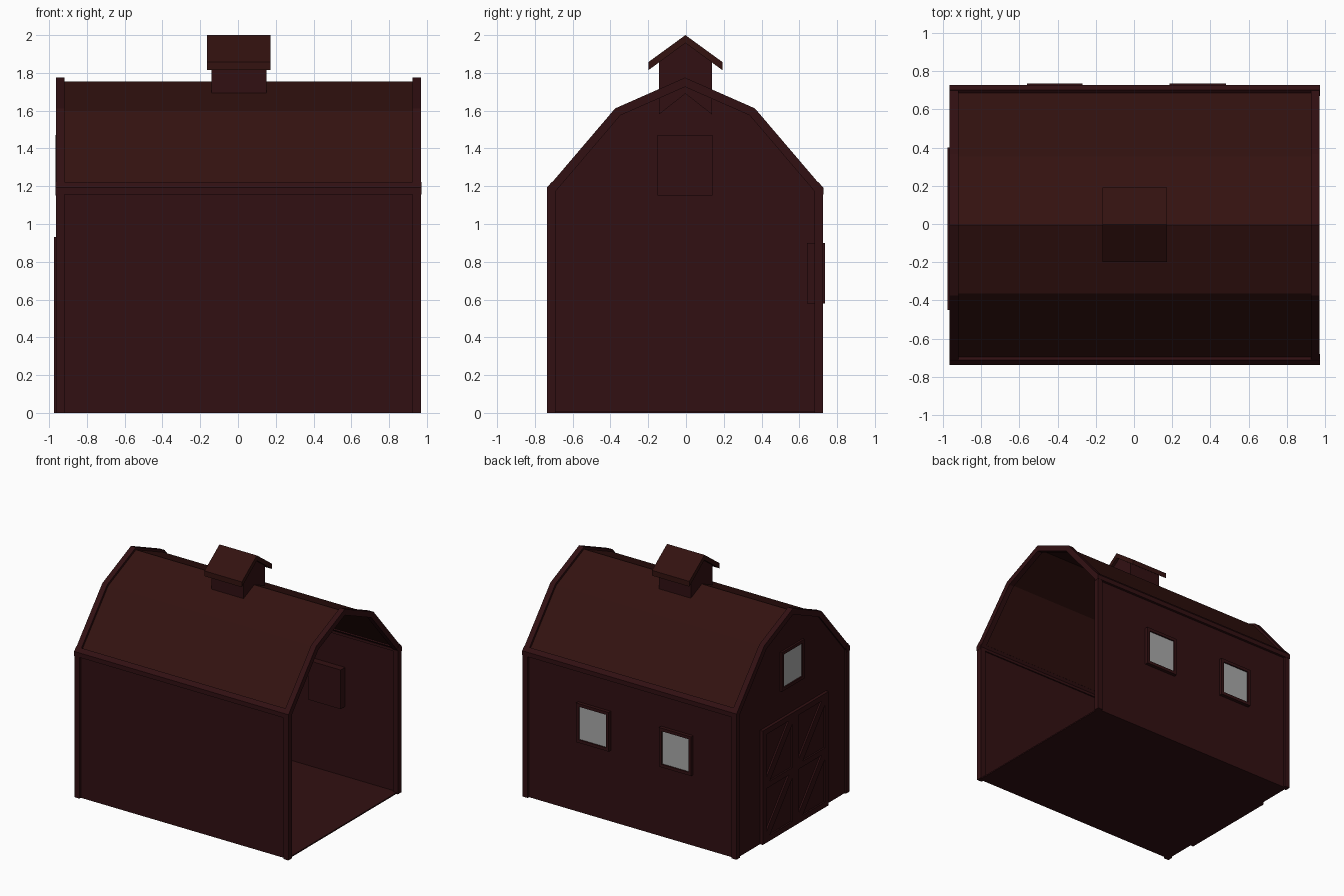
import bpy, bmesh
from mathutils import Vector

cube = bpy.data.objects.get("Cube")
if cube:
    bpy.data.objects.remove(cube, do_unlink=True)

CX, CY = 0.003, -0.005      # centre of the barn body


def material(name, rgb):
    m = bpy.data.materials.new(name)
    m.use_nodes = True
    col = (*rgb, 1)
    m.diffuse_color = col
    m.node_tree.nodes["Principled BSDF"].inputs["Base Color"].default_value = col
    return m


RED = material("dark barn red", (0.031, 0.005, 0.006))
ROOF = material("dark roof red", (0.033, 0.006, 0.005))
GLASS = material("pale grey glass", (0.4, 0.4, 0.4))


def prism(name, pts, x0, x1, mat):
    """Extrude a closed (y, z) outline along x."""
    bm = bmesh.new()
    face = bm.faces.new([bm.verts.new((x0, y, z)) for y, z in pts])
    ext = bmesh.ops.extrude_face_region(bm, geom=[face])
    verts = [g for g in ext["geom"] if isinstance(g, bmesh.types.BMVert)]
    bmesh.ops.translate(bm, verts=verts, vec=(x1 - x0, 0, 0))
    bmesh.ops.recalc_face_normals(bm, faces=bm.faces)
    me = bpy.data.meshes.new(name)
    bm.to_mesh(me)
    bm.free()
    me.materials.append(mat)
    ob = bpy.data.objects.new(name, me)
    bpy.context.collection.objects.link(ob)
    return ob


def box(name, x, y, z, mat):
    (y0, y1), (z0, z1) = y, z
    return prism(name, [(y0, z0), (y1, z0), (y1, z1), (y0, z1)], *x, mat)


def offset(path, d):
    """Move an open path sideways to its right by d with mitred corners."""
    pts = [Vector(p) for p in path]
    dirs = [(b - a).normalized() for a, b in zip(pts, pts[1:])]
    norms = [Vector((t.y, -t.x)) for t in dirs]
    out = []
    for i, p in enumerate(pts):
        a, b = norms[max(i - 1, 0)], norms[min(i, len(norms) - 1)]
        out.append(tuple(p + (a + b) * (d / (1 + a.dot(b)))))
    return out


def band(name, path, d0, d1, x0, x1, mat):
    return prism(name, offset(path, d0) + offset(path, d1)[::-1], x0, x1, mat)


# gambrel outline, going over the roof from -y to +y
half = [(-0.73, 0), (-0.73, 1.19), (-0.37, 1.612)]
outline = half + [(0, 1.775)] + [(-y, z) for y, z in half[::-1]]
outline = [(y + CY, z) for y, z in outline]

# walls and roof, recessed behind the trim; the +x end stays open
sheet = offset(outline, 0.018)
XL, XR = CX - 0.953, CX + 0.953
band("left_and_right_walls_front", sheet[:2], 0, 0.01, XL, XR, RED)
band("walls_back", sheet[-2:], 0, 0.01, XL, XR, RED)
band("roof", sheet[1:-1], 0, 0.01, XL, XR, ROOF)
prism("gable_wall", sheet, XL, XL + 0.01, RED)
box("floor", (XL, XR), (CY - 0.712, CY + 0.712), (0, 0.01), RED)

# square trim around both ends
for side, x in (("left", CX + 0.922), ("right", CX - 0.967)):
    band(side + "_end_trim", outline, 0, 0.045, x, x + 0.045, RED)

# bent trim along both eaves
for side, s in (("front", -1), ("back", 1)):
    path = [(CY + s * y, z) for y, z in ((0.732, 1.155), (0.732, 1.192), (0.706, 1.222))]
    band(side + "_eave_trim", path, 0, -s * 0.04, CX - 0.969, CX + 0.969, RED)


def window(name, u, z, depth, along_x):
    """Window box: u is its range along the wall, depth runs from inside to outside."""
    inner, outer = depth
    s = 1 if outer > inner else -1
    rim = 0.025

    def part(label, ur, zr, d0, d1, mat):
        d = (min(d0, d1), max(d0, d1))
        if along_x:
            box(name + label, ur, d, zr, mat)
        else:
            box(name + label, d, ur, zr, mat)

    (u0, u1), (z0, z1) = u, z
    seat = outer - s * 0.02
    part("_casing", u, z, inner, seat, RED)
    part("_pane", (u0 + rim, u1 - rim), (z0 + rim, z1 - rim), seat, seat + s * 0.009, GLASS)
    for i, (ur, zr) in enumerate((((u0, u0 + rim), z), ((u1 - rim, u1), z),
                                  ((u0 + rim, u1 - rim), (z0, z0 + rim)),
                                  ((u0 + rim, u1 - rim), (z1 - rim, z1)))):
        part("_frame_%d" % i, ur, zr, seat, outer, RED)


window("back_window_right", (-0.56, -0.27), (0.58, 0.9), (0.64, 0.735), True)
window("back_window_left", (0.185, 0.48), (0.58, 0.9), (0.64, 0.735), True)
window("gable_window", (-0.15, 0.14), (1.15, 1.47), (-0.87, -0.966), False)

# double barn door with rails and diagonal braces
D0, DM, D1, TOP, W = -0.45, -0.025, 0.4, 0.93, 0.045
front = (-0.975, -0.955)
box("door_panel", (-0.962, -0.935), (D0, D1), (0, TOP), RED)
for leaf, y0, y1 in (("right", D0, DM), ("left", DM, D1)):
    for i, y in enumerate((y0, y1 - W)):
        box("%s_door_stile_%d" % (leaf, i), front, (y, y + W), (0, TOP), RED)
    rails = (0, (TOP - W) / 2, TOP - W)
    for i, z in enumerate(rails):
        box("%s_door_rail_%d" % (leaf, i), front, (y0 + W, y1 - W), (z, z + W), RED)
    for i in range(2):
        lo, hi = rails[i] + W, rails[i + 1]
        a, b = y1 - W, y0 + W
        prism("%s_door_brace_%d" % (leaf, i),
              [(a, lo), (a, lo + W), (b + W, hi), (b, hi), (b, hi - W), (a - W, lo)],
              *front, RED)

# cupola on the ridge: notched body and overhanging gable roof
cy = -0.003
body = [(-0.14, 1.58), (0, 1.69), (0.14, 1.58), (0.14, 1.86), (0, 1.965), (-0.14, 1.86)]
prism("cupola_body", [(cy + y, z) for y, z in body], -0.14, 0.15, RED)
cap = [(-0.195, 1.815), (0, 1.958), (0.195, 1.815), (0.195, 1.858), (0, 2.0), (-0.195, 1.858)]
prism("cupola_roof", [(cy + y, z) for y, z in cap], -0.165, 0.173, ROOF)
